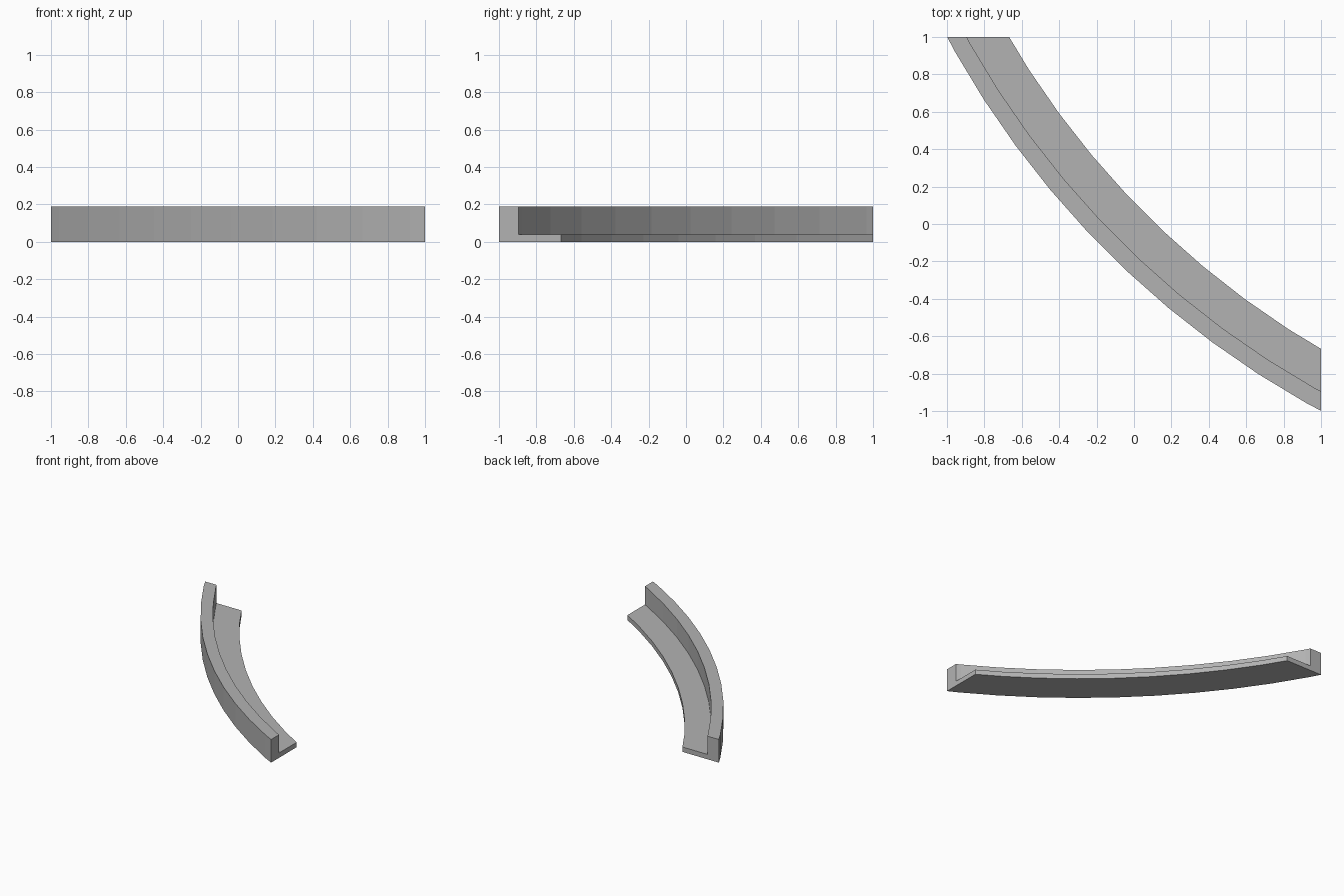
import bpy, bmesh
from math import radians, cos, sin
from mathutils import Vector

cube = bpy.data.objects.get("Cube")
if cube:
    bpy.data.objects.remove(cube, do_unlink=True)

# Plain grey finish
grey = bpy.data.materials.new("light_grey")
grey.use_nodes = True
colour = (0.45, 0.45, 0.45, 1)
grey.diffuse_color = colour
grey.node_tree.nodes["Principled BSDF"].inputs["Base Color"].default_value = colour

CENTRE = Vector((3.35, 3.35, 0))
OUTER, WALL, INNER = 4.945, 4.853, 4.656
TOP, FLOOR = 0.19, 0.04
STEP, COUNT = 90 / 26, 12

# L-shaped section: tall outer wall and a thin inward ledge, as (radius, height)
section = [(OUTER, 0), (OUTER, TOP), (WALL, TOP), (WALL, FLOOR), (INNER, FLOOR), (INNER, 0)]

# Sweep the section along the arc
bm = bmesh.new()
rings = []
for i in range(COUNT):
    a = radians(225 + (i - (COUNT - 1) / 2) * STEP)
    rings.append([bm.verts.new(CENTRE + Vector((r * cos(a), r * sin(a), z))) for r, z in section])
for a, b in zip(rings, rings[1:]):
    for j in range(len(section)):
        k = (j + 1) % len(section)
        bm.faces.new((a[j], a[k], b[k], b[j]))

# Trim both ends square to the axes and cap them
for axis in (Vector((1, 0, 0)), Vector((0, 1, 0))):
    cut = bmesh.ops.bisect_plane(bm, geom=bm.verts[:] + bm.edges[:] + bm.faces[:],
                                 plane_co=axis, plane_no=axis, clear_outer=True)
    rim = [e for e in cut["geom_cut"] if isinstance(e, bmesh.types.BMEdge)]
    bmesh.ops.contextual_create(bm, geom=rim)
bmesh.ops.recalc_face_normals(bm, faces=bm.faces[:])

mesh = bpy.data.meshes.new("curved_ledge")
bm.to_mesh(mesh)
bm.free()
mesh.materials.append(grey)
obj = bpy.data.objects.new("curved_ledge", mesh)
bpy.context.collection.objects.link(obj)
